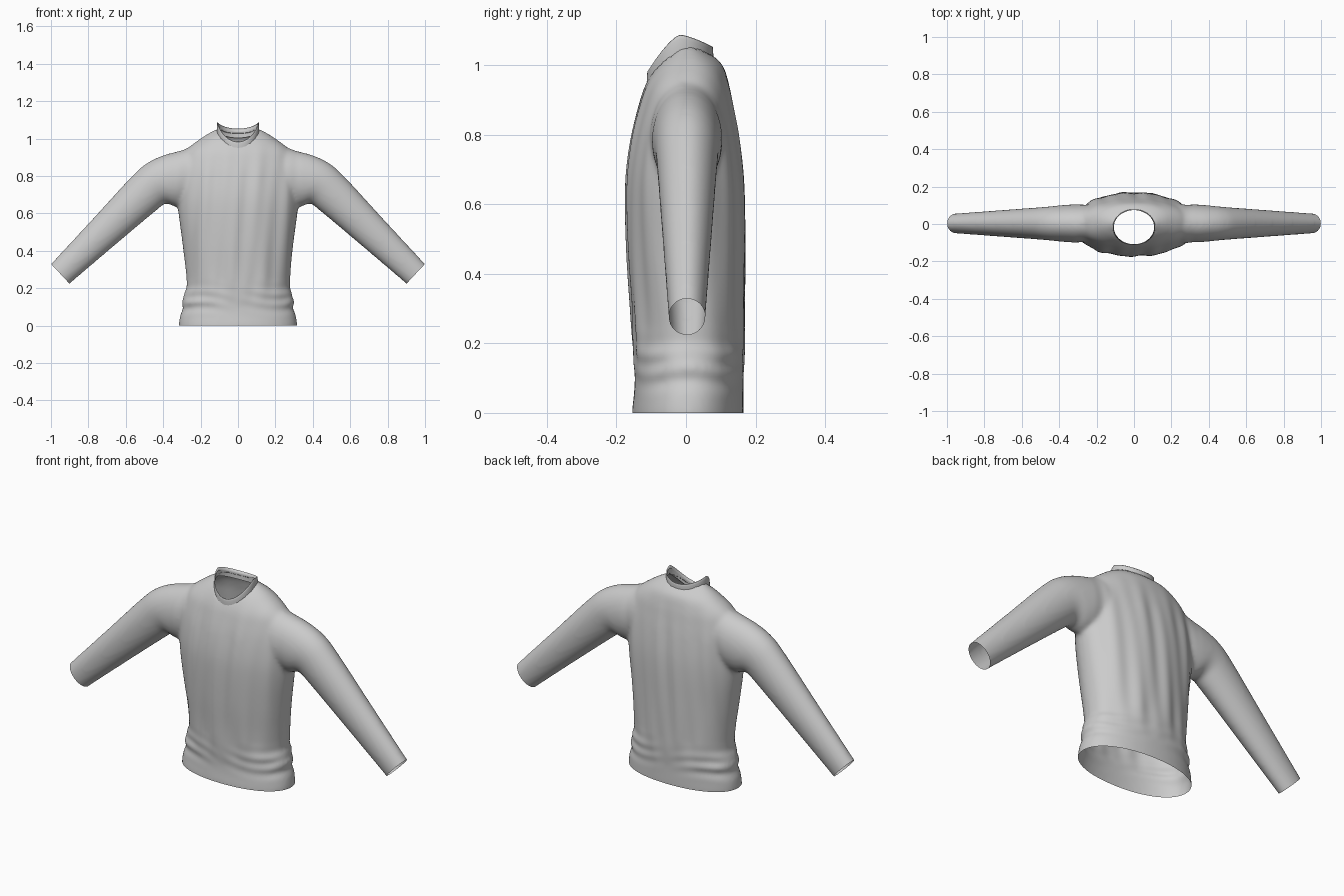
import bpy, bmesh, math
from mathutils import Vector

if "Cube" in bpy.data.objects:
    bpy.data.objects.remove(bpy.data.objects["Cube"])

N = 64


def spline(rows, steps=6):
    """Catmull-Rom resampling of a list of equal-length tuples."""
    out = []
    for i in range(len(rows) - 1):
        quad = [rows[max(i - 1, 0)], rows[i], rows[i + 1], rows[min(i + 2, len(rows) - 1)]]
        for s in range(steps):
            t = s / steps
            out.append(tuple(0.5 * (2 * b + (c - a) * t + (2 * a - 5 * b + 4 * c - d) * t * t
                                    + (3 * b - a - 3 * c + d) * t ** 3)
                             for a, b, c, d in zip(*quad)))
    return out + [rows[-1]]


def loft(bm, rings, caps=True):
    vs = [[bm.verts.new(p) for p in r] for r in rings]
    faces = []
    for a, b in zip(vs, vs[1:]):
        for i in range(N):
            j = (i + 1) % N
            faces.append(bm.faces.new((a[i], a[j], b[j], b[i])))
    if caps:
        faces += [bm.faces.new(vs[0][::-1]), bm.faces.new(vs[-1])]
    bmesh.ops.recalc_face_normals(bm, faces=faces)


def make_object(name, bm):
    me = bpy.data.meshes.new(name)
    bm.to_mesh(me)
    bm.free()
    for p in me.polygons:
        p.use_smooth = True
    ob = bpy.data.objects.new(name, me)
    bpy.context.collection.objects.link(ob)
    return ob


def power(v, p):
    return math.copysign(abs(v) ** p, v)


ANG = [2 * math.pi * i / N for i in range(N)]
bm = bmesh.new()

# torso sections: z, half width, front y, back y
torso = [(-.06, .31, -.152, .162), (0, .316, -.155, .165), (.05, .310, -.150, .165),
         (.10, .294, -.147, .165), (.14, .299, -.150, .167), (.20, .277, -.153, .169),
         (.30, .281, -.158, .169), (.45, .298, -.168, .169), (.60, .318, -.173, .168),
         (.70, .325, -.170, .163), (.80, .322, -.156, .151), (.88, .305, -.137, .137),
         (.94, .275, -.118, .125), (1.0, .20, -.085, .105), (1.04, .135, -.045, .06),
         (1.06, .09, -.02, .03)]
rings = []
for z, w, f, b in spline(torso):
    rings.append([(w * power(math.cos(a), .93),
                   (f + b) / 2 + (b - f) / 2 * power(math.sin(a), .93), z) for a in ANG])
loft(bm, rings)

# sleeve sections: top x, z, bottom x, z, half depth
sleeve = [(.16, .99, .13, .70, .095), (.30, .938, .26, .65, .102), (.40, .91, .335, .637, .099),
          (.49, .866, .385, .652, .092), (.575, .79, .435, .617, .086), (.78, .567, .66, .428, .070),
          (1.0, .33, .90, .223, .053), (1.05, .275, .95, .175, .05)]
for side in (1, -1):
    rings = []
    for tx, tz, bx, bz, d in spline(sleeve):
        rings.append([(side * ((tx + bx) / 2 + (tx - bx) / 2 * math.cos(a)),
                       .003 + d * math.sin(a),
                       (tz + bz) / 2 + (tz - bz) / 2 * math.cos(a)) for a in ANG])
    loft(bm, rings)

# fuse torso and sleeves into one skin
solid = make_object("shirt_solid", bm)
rm = solid.modifiers.new("fuse", 'REMESH')
rm.mode = 'VOXEL'
rm.voxel_size = .009
fused = bpy.data.meshes.new_from_object(solid.evaluated_get(bpy.context.evaluated_depsgraph_get()))
bm = bmesh.new()
bm.from_mesh(fused)
bpy.data.objects.remove(solid)
for _ in range(8):
    bmesh.ops.smooth_vert(bm, verts=bm.verts, factor=.5,
                          use_axis_x=True, use_axis_y=True, use_axis_z=True)
bm.normal_update()


# draped folds running down the chest and back, bunching at the hem
def fold(p):
    body = max(0, min(1, (.34 - abs(p.x)) / .08)) * max(0, min(1, (1.0 - p.z) / .2))
    phase = 1.3 if p.y > 0 else 0
    drape = math.sin(42 * p.x + 5 * p.z + phase + 1.2 * math.sin(5 * p.z))
    drape += .6 * math.sin(71 * p.x - 7 * p.z + 2 * phase)
    low = max(0, min(1, (p.z - .1) / .15))
    bunch = math.exp(-((p.z - .14 + .1 * p.x * p.x) / .06) ** 2)
    bunch *= math.sin(95 * p.z + 4 * math.sin(8 * p.x)) * min(1, abs(p.x) / .25)
    return body * (.0028 * drape * low + .004 * bunch)


moves = [(v, v.normal * fold(v.co)) for v in bm.verts]
for v, m in moves:
    v.co += m

# open the hem and both cuffs
for co, no in (((0, 0, 0), (0, 0, -1)), ((.95, 0, .2765), (.73, 0, -.683)),
               ((-.95, 0, .2765), (-.73, 0, -.683))):
    bmesh.ops.bisect_plane(bm, geom=bm.verts[:] + bm.edges[:] + bm.faces[:],
                           plane_co=co, plane_no=no, clear_outer=True)

# open the neck and snap its edge to an ellipse
NX, NY, CY = .111, .094, -.017


def neck_r(p):
    return math.hypot(p.x / NX, (p.y - CY) / NY)


bmesh.ops.delete(bm, geom=[v for v in bm.verts if v.co.z > .85 and neck_r(v.co) < .97],
                 context='VERTS')
edge = [v for v in bm.verts if v.is_boundary and v.co.z > .85]
for v in edge:
    r = neck_r(v.co)
    v.co.x /= r
    v.co.y = CY + (v.co.y - CY) / r
bm.normal_update()
make_object("shirt_body", bm)

# stand-up collar band with a rolled inner edge
bm = bmesh.new()
rings = []
for lift, scale in ((-.012, 1.01), (.008, 1.02), (.026, 1.01), (.036, 1.0), (.038, .985), (.02, .97)):
    ring = []
    for a in ANG:
        s = math.sin(a)
        base = 1.049 - (.104 if s < 0 else .034) * abs(s) ** 1.4
        ring.append((NX * scale * math.cos(a), CY + NY * scale * s, base + lift))
    rings.append(ring)
loft(bm, rings, caps=False)
make_object("collar", bm)
